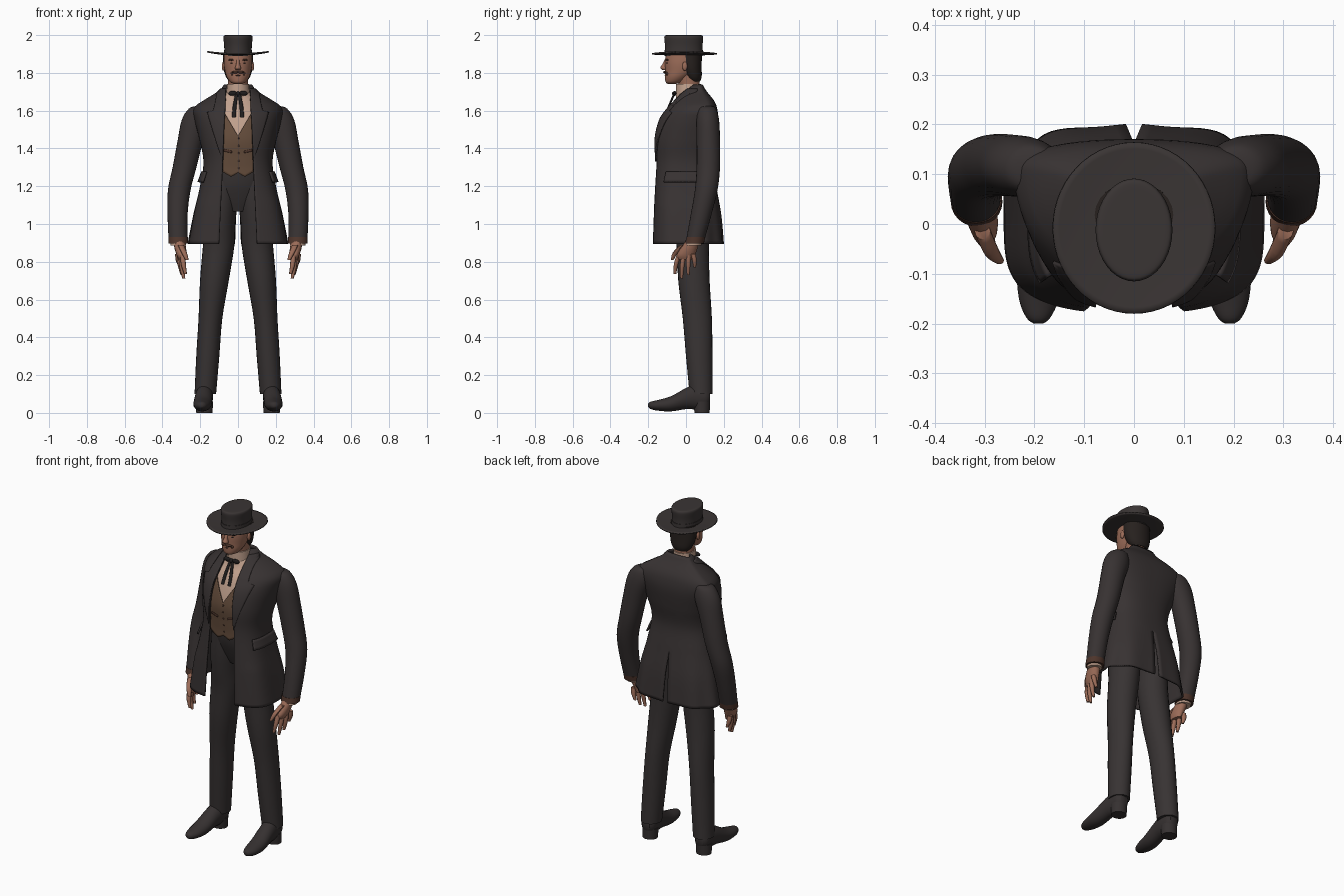
import bpy, bmesh
from math import sin, cos, pi, asin

cube = bpy.data.objects.get("Cube")
if cube:
    bpy.data.objects.remove(cube, do_unlink=True)


def material(name, *rgb):
    m = bpy.data.materials.new(name)
    m.use_nodes = True
    m.diffuse_color = (*rgb, 1)
    bsdf = m.node_tree.nodes["Principled BSDF"]
    bsdf.inputs["Base Color"].default_value = (*rgb, 1)
    bsdf.inputs["Roughness"].default_value = 0.8
    return m


CLOTH = material("charcoal cloth", .039, .032, .032)
TROUSER = material("trouser grey", .039, .033, .033)
FELT = material("hat felt", .042, .035, .034)
LEATHER = material("boot leather", .036, .03, .03)
BLACK = material("black silk", .014, .012, .012)
HAIR = material("dark hair", .02, .015, .013)
WHISKER = material("brown whiskers", .075, .035, .024)
SKIN = material("skin", .33, .15, .098)
LINEN = material("linen", .54, .36, .27)
TWEED = material("brown tweed", .125, .071, .043)


def finish(name, bm, mat, mirror=False, thick=0):
    bmesh.ops.recalc_face_normals(bm, faces=bm.faces)
    me = bpy.data.meshes.new(name)
    bm.to_mesh(me)
    bm.free()
    me.materials.append(mat)
    me.shade_smooth()
    me.set_sharp_from_angle(angle=0.75)
    ob = bpy.data.objects.new(name, me)
    bpy.context.collection.objects.link(ob)
    if mirror:
        ob.modifiers.new("Mirror", 'MIRROR').merge_threshold = 0.0005
    if thick:
        solid = ob.modifiers.new("Solidify", 'SOLIDIFY')
        solid.thickness, solid.offset = thick, 0
    return ob


def spline(rows, steps):
    """Resample rows with a Catmull-Rom spline."""
    out, last = [], len(rows) - 1
    for i in range(last):
        quad = [rows[max(0, min(last, i + k))] for k in (-1, 0, 1, 2)]
        for s in range(steps):
            t = s / steps
            out.append([b + t / 2 * (c - a + t * (2*a - 5*b + 4*c - d + t * (3*(b - c) + d - a)))
                        for a, b, c, d in zip(*quad)])
    return out + [list(rows[-1])]


def loft(name, rings, mat, mirror=False, sides=24, steps=4, along_y=False):
    """Capped tube through rings of (x, y, z, radius, radius)."""
    bm = bmesh.new()
    loops = []
    for x, y, z, r, q in spline(rings, steps):
        loop = []
        for k in range(sides):
            c, s = r * cos(2*pi*k / sides), q * sin(2*pi*k / sides)
            loop.append(bm.verts.new((x + c, y, z + s) if along_y else (x + c, y + s, z)))
        loops.append(loop)
    for a, b in zip(loops, loops[1:]):
        for k in range(sides):
            n = (k + 1) % sides
            bm.faces.new((a[k], a[n], b[n], b[k]))
    bm.faces.new(loops[0])
    bm.faces.new(loops[-1])
    return finish(name, bm, mat, mirror)


def sheet(name, f, nu, nv, mat, mirror=False, thick=0.008):
    """Thin sheet through f(u, v), with u and v from 0 to 1."""
    bm = bmesh.new()
    g = [[bm.verts.new(f(i / nu, j / nv)) for i in range(nu + 1)] for j in range(nv + 1)]
    for a, b in zip(g, g[1:]):
        for i in range(nu):
            bm.faces.new((a[i], a[i + 1], b[i + 1], b[i]))
    bmesh.ops.remove_doubles(bm, verts=bm.verts, dist=0.0001)
    return finish(name, bm, mat, mirror, thick)


def ball(name, place, size, mat, mirror=False):
    bm = bmesh.new()
    bmesh.ops.create_uvsphere(bm, u_segments=14, v_segments=9, radius=1)
    bmesh.ops.scale(bm, vec=size, verts=bm.verts)
    bmesh.ops.translate(bm, vec=place, verts=bm.verts)
    return finish(name, bm, mat, mirror)


class Shell:
    """Body surface from rows of (z, half width, front, back, opening, vent)."""
    def __init__(self, rows):
        self.rows = spline(rows, 8)

    def row(self, z):
        for a, b in zip(self.rows, self.rows[1:]):
            if z <= b[0]:
                break
        t = max(0, min(1, (z - a[0]) / (b[0] - a[0])))
        return [p + (q - p) * t for p, q in zip(a, b)]

    def angle(self, z, x):
        return asin(min(.99, max(0, x) / self.row(z)[1]) ** 1.25)

    def at(self, z, t, out=0, ripple=0):
        # square-fronted skirt below, shoulders drawn back above
        _, a, front, back, _, _ = self.row(z)
        mid = front + (back - front) * (.62 + .8 * max(0, min(.2, z - 1.4)))
        power = .4 + 1.2 * max(0, min(.5, z - 1.1))
        c, s = cos(t), max(0, sin(t))
        if c > 0:
            return ((a + out) * s ** .8, mid - (mid - front + out) * c ** power, z)
        grow = 1 + ripple * sin(8 * t) * max(0, 1.2 - z)
        return ((a + out) * s ** .8 * grow, mid + (back - mid + out) * abs(c) ** .8 * grow, z)


# Coat: open at the front, with a vent low in the back
coat = Shell([(.895, .257, -.175, .197, .1, .016), (1.05, .23, -.17, .182, .093, .01),
              (1.2, .196, -.165, .155, .086, 0), (1.33, .178, -.16, .135, .08, 0),
              (1.45, .2, -.162, .153, .076, 0), (1.55, .225, -.137, .165, .072, 0),
              (1.61, .232, -.095, .16, .068, 0), (1.65, .18, -.06, .145, .066, 0),
              (1.7, .1, -.018, .105, .064, 0), (1.735, .07, .03, .084, .052, 0)])


def coat_point(u, v):
    z = .895 + .84 * v
    r = coat.row(z)
    t0, t1 = coat.angle(z, r[4]), pi - coat.angle(z, max(0, r[5]))
    p = coat.at(z, t0 + (t1 - t0) * u, ripple=.1)
    return (0, *p[1:]) if u == 1 and r[5] < .001 else p


sheet("coat", coat_point, 40, 48, CLOTH, True, .01)


def lapel_point(u, v):
    z = 1.33 + .385 * v
    w = .09 * (z - 1.33) / .26 if z < 1.59 else .062 - .2 * (z - 1.59)
    return coat.at(z, coat.angle(z, coat.row(z)[4] - .003 + w * u), .008)


sheet("lapels", lapel_point, 8, 40, CLOTH, True, .008)
sheet("pocket_flaps", lambda u, v: coat.at(1.277 - .055 * v, 1.03 + .82 * u, .008 + .01 * v),
      14, 4, CLOTH, True, .01)

# Shirt and waistcoat
torso = Shell([(1.3, .16, -.126, .1, 0, 0), (1.36, .16, -.13, .1, 0, 0),
               (1.45, .175, -.135, .12, 0, 0), (1.55, .18, -.11, .13, 0, 0),
               (1.61, .17, -.085, .12, 0, 0), (1.65, .13, -.055, .11, 0, 0),
               (1.7, .062, -.04, .08, 0, 0)])
sheet("shirt", lambda u, v: torso.at(1.3 + .4 * v, pi * u), 30, 24, LINEN, True, .004)


def waistcoat_point(u, v):
    x = .09 * u
    low, high = 1.25 + .6 * abs(x - .035), 1.465 + 1.8 * x
    z = low + (high - low) * v
    return torso.at(z, torso.angle(z, x), .008)


def welt_point(u, v):
    z = 1.375 + .012 * v + .01 * u
    return torso.at(z, torso.angle(z, .03 + .04 * u), .013)


sheet("waistcoat", waistcoat_point, 12, 20, TWEED, True)
sheet("waistcoat_pockets", welt_point, 6, 2, WHISKER, True, .004)
for i in range(5):
    z = 1.295 + .04 * i
    ball(f"waistcoat_button_{i}", (.004, torso.row(z)[2] - .012, z), (.005, .004, .005), WHISKER)

# Sleeves with turned cuffs
loft("sleeves", [(.19, .11, 1.625, .03, .026), (.205, .112, 1.61, .056, .047),
                 (.222, .115, 1.55, .076, .06), (.252, .118, 1.44, .068, .062),
                 (.283, .118, 1.3, .063, .062), (.311, .107, 1.18, .06, .06),
                 (.32, .08, 1.05, .053, .055), (.317, .047, .905, .05, .048)], CLOTH, True)
loft("sleeve_cuffs", [(.317, .052, .93, .052, .05), (.316, .045, .898, .052, .05)], WHISKER, True)
loft("shirt_cuffs", [(.317, .047, .92, .042, .042), (.315, .04, .887, .041, .041)], LINEN, True)

# Hands
loft("palms", [(.314, .04, .92, .03, .034), (.306, .018, .875, .031, .044),
               (.299, 0, .835, .026, .048), (.295, 0, .812, .018, .042)], SKIN, True, 16)
for i, tip in enumerate((.735, .712, .73, .77)):
    y = -.036 + .025 * i
    x = .286 + .009 * i
    loft(f"finger_{i}", [(x + .006, y, .84, .014, .013),
                         (x + .003, y * 1.3 - .006, (tip + .84) / 2, .013, .012),
                         (x - .008, y * 1.4 - .008, tip, .008, .007)], SKIN, True, 10)
loft("thumbs", [(.304, -.015, .89, .016, .016), (.286, -.055, .85, .015, .015),
                (.27, -.073, .81, .009, .008)], SKIN, True, 10)

# Trousers
loft("trouser_seat", [(0, .005, 1.33, .15, .115), (0, .015, 1.22, .166, .113),
                      (0, .025, 1.14, .15, .098), (0, .032, 1.065, .07, .075)], TROUSER)
loft("trouser_legs", [(.08, .02, 1.25, .08, .106), (.087, .027, 1.12, .085, .108),
                      (.095, .032, 1, .081, .1), (.103, .036, .88, .083, .086),
                      (.125, .042, .7, .076, .083), (.146, .06, .5, .063, .077),
                      (.16, .07, .3, .061, .07), (.173, .08, .1, .057, .061)], TROUSER, True)

# Boots
loft("boots", [(.176, .128, .085, .025, .03), (.177, .105, .085, .042, .06),
               (.178, .05, .085, .046, .066), (.182, 0, .076, .047, .056),
               (.188, -.08, .048, .048, .04), (.191, -.15, .04, .04, .028),
               (.192, -.188, .04, .024, .019), (.192, -.2, .04, .009, .009)],
     LEATHER, True, along_y=True)
loft("boot_heels", [(.177, .083, .06, .045, .045), (.178, .085, 0, .043, .04)], LEATHER, True, steps=1)

# Neck, collar and tied ribbon
loft("neck", [(0, .025, 1.65, .055, .055), (0, .018, 1.72, .053, .055), (0, .01, 1.8, .055, .06)], SKIN)
loft("collar", [(0, .014, 1.665, .064, .068), (0, .012, 1.742, .058, .066)], LINEN)
ball("ribbon_knot", (0, -.062, 1.69), (.012, .012, .012), BLACK)
ball("ribbon_loops", (.028, -.06, 1.692), (.024, .009, .013), BLACK, True)
loft("ribbon_tails", [(.007, -.062, 1.69, .008, .006), (.018, -.092, 1.62, .01, .006),
                      (.022, -.116, 1.565, .01, .005)], BLACK, True, 10)

# Head and face
loft("head", [(0, -.075, 1.742, .022, .022), (0, -.062, 1.752, .042, .046),
              (0, -.045, 1.778, .06, .066), (0, -.027, 1.81, .07, .084),
              (0, -.02, 1.855, .076, .092), (0, -.015, 1.91, .074, .09)], SKIN)
loft("hair", [(0, .045, 1.755, .045, .03), (0, .038, 1.78, .064, .045),
              (0, .026, 1.83, .078, .057), (0, .018, 1.905, .079, .066)], HAIR)
ball("ears", (.077, -.006, 1.835), (.009, .014, .024), SKIN, True)
loft("nose", [(0, -.104, 1.872, .008, .008), (0, -.114, 1.845, .01, .012),
              (0, -.118, 1.826, .016, .018), (0, -.112, 1.814, .012, .01)], SKIN, False, 12)
ball("eyes", (.03, -.099, 1.853), (.011, .006, .004), HAIR, True)
ball("eyebrows", (.032, -.099, 1.869), (.02, .008, .005), WHISKER, True)
ball("moustache", (.014, -.11, 1.804), (.019, .011, .007), WHISKER, True)
ball("moustache_ends", (.032, -.099, 1.796), (.007, .008, .01), WHISKER, True)
ball("lower_lip", (0, -.108, 1.787), (.013, .005, .004), WHISKER)


# Hat: brim lifted at the sides, flared crown with a softened edge
def brim_point(u, v):
    a, r = 2 * pi * u, .4 + .6 * v
    return (.163 * r * cos(a), -.008 + .172 * r * sin(a),
            1.895 + r * r * (.006 + .011 * cos(a) ** 2))


sheet("hat_brim", brim_point, 56, 8, FELT)
loft("hat_crown", [(0, -.012, 1.89, .073, .1), (0, -.012, 1.94, .073, .099), (0, -.012, 1.98, .077, .103),
                   (0, -.012, 1.993, .076, .102), (0, -.012, 1.999, .07, .096),
                   (0, -.012, 2, .05, .075), (0, -.012, 2, .02, .03)], FELT, sides=40)
loft("hat_band", [(0, -.012, 1.895, .0755, .1025), (0, -.012, 1.922, .075, .1015)], FELT, sides=40)
